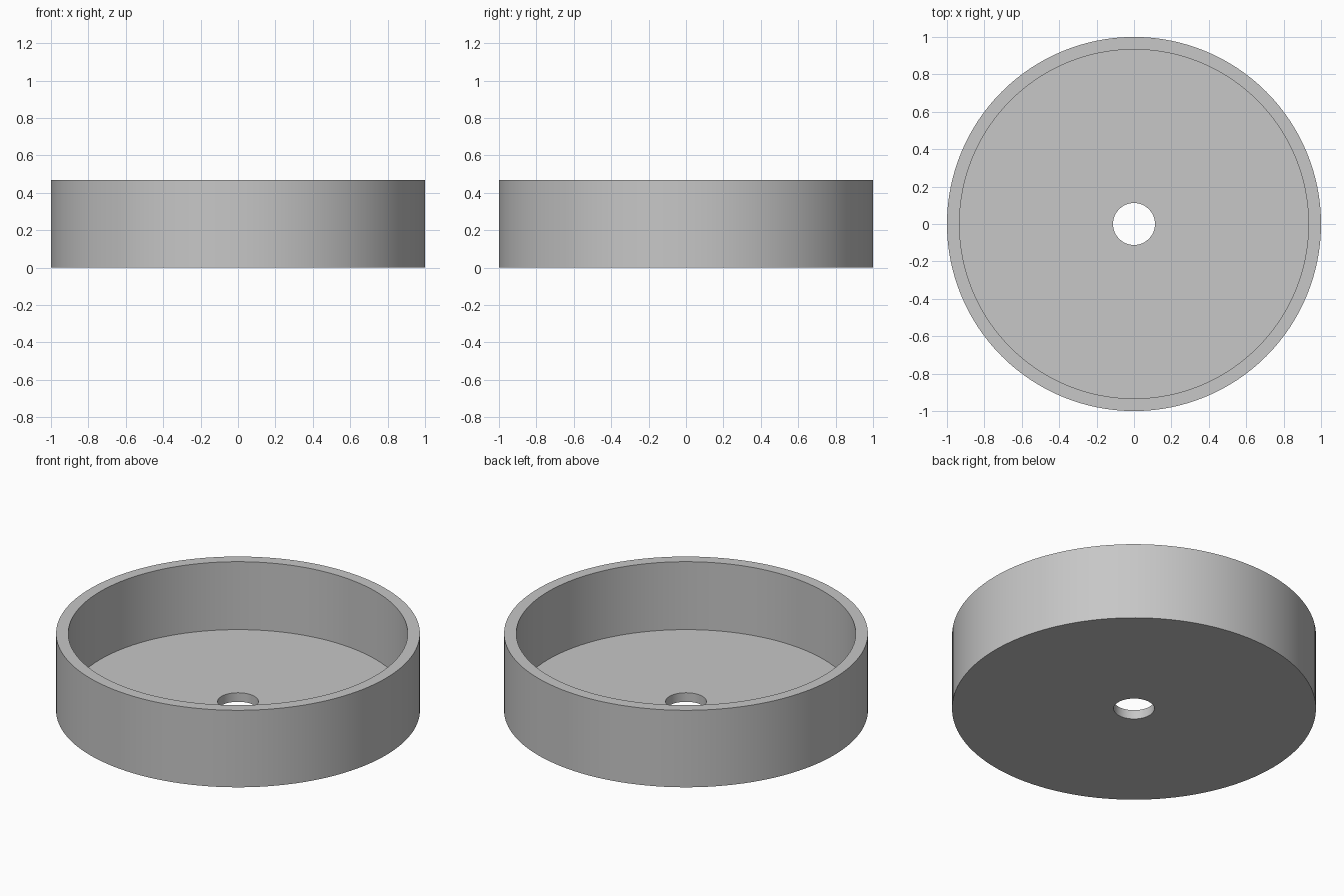
import bpy, bmesh, math

cube = bpy.data.objects.get("Cube")
if cube:
    bpy.data.objects.remove(cube, do_unlink=True)

SEGMENTS = 128
RADIUS, HEIGHT = 1.0, 0.467
INNER_RADIUS, FLOOR = 0.933, 0.055
HOLE_RADIUS = 0.112

# Plain grey material
grey = bpy.data.materials.new("plain_grey")
grey.use_nodes = True
colour = (0.57, 0.57, 0.57, 1)
grey.diffuse_color = colour
grey.node_tree.nodes["Principled BSDF"].inputs["Base Color"].default_value = colour

# Closed cross-section of the dish: base, outer wall, rim, inner wall, floor, hole
profile = [
    (HOLE_RADIUS, 0), (RADIUS, 0), (RADIUS, HEIGHT),
    (INNER_RADIUS, HEIGHT), (INNER_RADIUS, FLOOR), (HOLE_RADIUS, FLOOR),
]

# Revolve the section around the vertical axis
bm = bmesh.new()
verts = [bm.verts.new((r, 0, z)) for r, z in profile]
edges = [bm.edges.new((a, b)) for a, b in zip(verts, verts[1:] + verts[:1])]
bmesh.ops.spin(bm, geom=verts + edges, cent=(0, 0, 0), axis=(0, 0, 1),
               angle=2 * math.pi, steps=SEGMENTS, use_merge=True)
bmesh.ops.remove_doubles(bm, verts=bm.verts, dist=1e-5)
bmesh.ops.recalc_face_normals(bm, faces=bm.faces)
mesh = bpy.data.meshes.new("round_dish")
bm.to_mesh(mesh)
bm.free()

dish = bpy.data.objects.new("round_dish", mesh)
mesh.materials.append(grey)
bpy.context.collection.objects.link(dish)

# Smooth walls with crisp rims
bpy.ops.object.select_all(action='DESELECT')
dish.select_set(True)
bpy.context.view_layer.objects.active = dish
bpy.ops.object.shade_smooth_by_angle(angle=math.radians(30))
